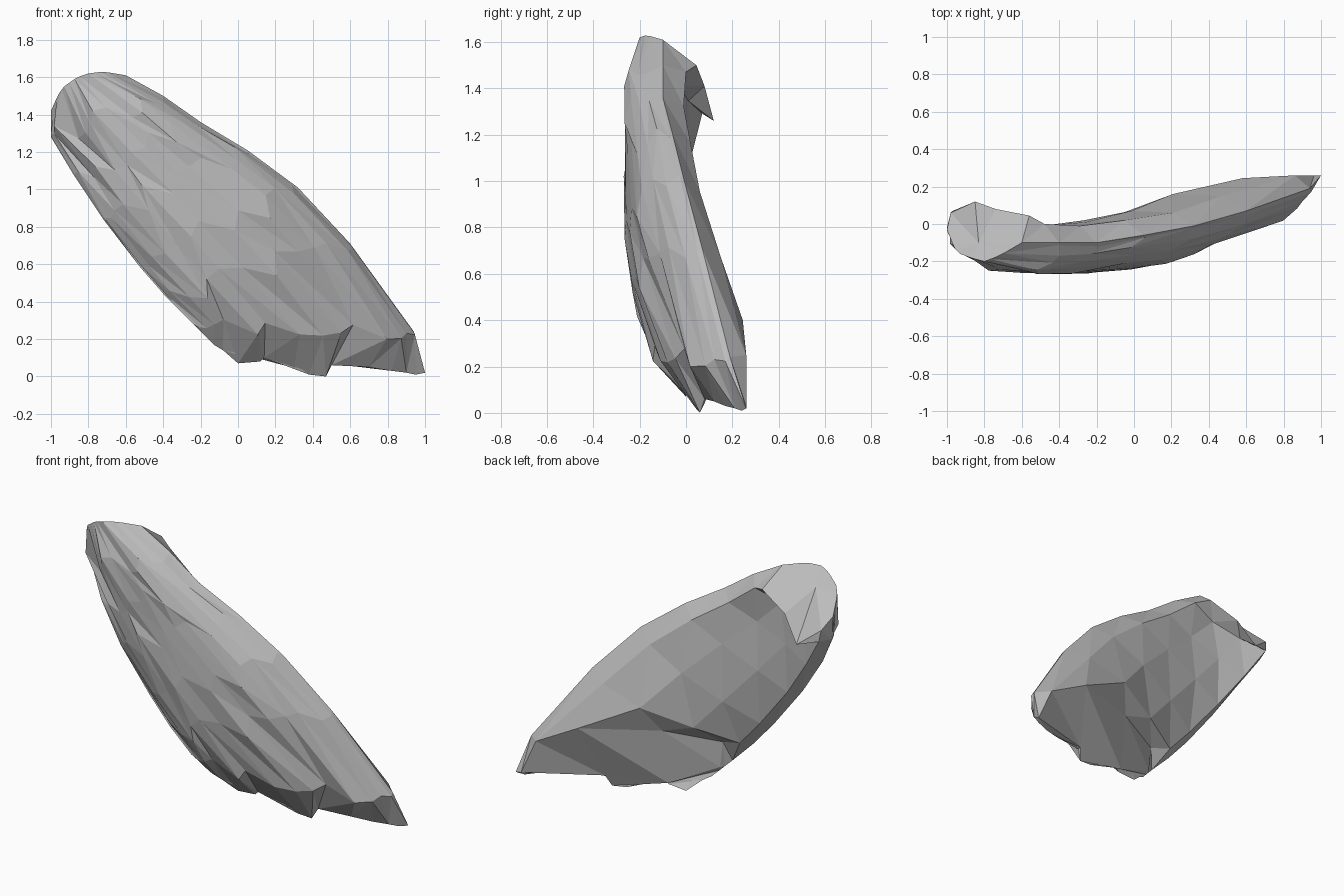
import bpy, bmesh, math, random
from mathutils import Vector

if "Cube" in bpy.data.objects:
    bpy.data.objects.remove(bpy.data.objects["Cube"])

random.seed(4)
N = 15  # steps across the front face
BACK_U = (.87, .6, .3, .05)  # places across the back face

# Striking platform edge: left edge, over the front, right edge, then the back
cap_front = [(-1, -.03, 1.42), (-.96, -.13, 1.51), (-.93, -.16, 1.55), (-.86, -.185, 1.60),
             (-.8, -.2, 1.62), (-.72, -.17, 1.63), (-.6, -.1, 1.61)]
cap_back = [(-.56, .045, 1.5), (-.74, .08, 1.41), (-.85, .12, 1.26), (-.98, .06, 1.36)]

# Cross sections: left x, z, right x, z, depth of left edge, front middle,
# right edge, then four depths across the back from right to left
stations = [
    (-1.0, 1.28, -.40, 1.50, -.02, -.25, -.10, .0, -.03, .01, .07),
    (-.88, 1.08, -.20, 1.36, -.10, -.265, -.10, -.01, -.03, -.02, .02),
    (-.72, .84, .05, 1.21, -.13, -.265, -.06, .02, .01, -.01, -.03),
    (-.52, .58, .32, 1.01, -.13, -.25, -.01, .06, .07, .02, -.05),
    (-.38, .42, .60, .71, -.13, -.215, .07, .15, .16, .05, -.06),
    (-.24, .28, .94, .24, -.12, -.10, .19, .26, .25, .06, -.08),
]
break_edge = [(.86, .26, .25), (.58, .245, .40), (.12, .065, .44), (-.2, -.08, .40)]

# Jagged broken edge along the bottom
jagged = [(-.2, -.1, .24), (-.17, -.09, .21), (-.13, -.07, .17), (-.08, -.05, .14),
          (0, 0, .07), (.12, 0, .08), (.14, 0, .1), (.3, .04, .05), (.38, .05, .01),
          (.47, .06, .0), (.5, .08, .06), (.7, .12, .05), (.82, .17, .03), (.9, .21, .02),
          (.95, .24, .01), (1, .26, .02)]


def along(points, t):
    """Point at fraction t of a polyline."""
    f = t * (len(points) - 1)
    i = min(int(f), len(points) - 2)
    return Vector(points[i]).lerp(Vector(points[i + 1]), f - i)


def section(s):
    lx, lz, rx, rz, yl, yf, yr = s[:7]
    ring = []
    for i in range(N + 1):  # convex front with steep rims
        u = .5 - .5 * math.cos(math.pi * i / N)
        edge = yl + (yr - yl) * u
        bulge = 1 - abs(2 * u - 1) ** (5 if u > .5 else 2.5)
        y = edge + (yf - (yl + yr) / 2) * bulge
        p = Vector((lx + (rx - lx) * u, y, lz + (rz - lz) * u))
        if 0 < i < N:  # chipped facets
            a = random.uniform(-.07, .07) * math.sin(math.pi * i / N) ** .7
            p += Vector((a, random.uniform(-.006, .012), -a * .9))
        p.x = max(p.x, -1)
        ring.append(p)
    if s is stations[-1]:
        return ring + [Vector(p) for p in break_edge]
    for u, y in zip(BACK_U, s[7:]):
        ring.append(Vector((lx + (rx - lx) * u, y, lz + (rz - lz) * u)))
    return ring


rings = [[along(cap_front, i / N) for i in range(N + 1)] + [Vector(p) for p in cap_back]]
rings += [section(s) for s in stations]
inner = [along(jagged, t) + Vector((0, .015, .015)) for t in (.95, .66, .33, .04)]
rings.append([Vector(p) for p in jagged] + inner)

# Skin the sections into one closed flake
bm = bmesh.new()
loops = [[bm.verts.new(p) for p in r] for r in rings]
M = len(loops[0])
for a, b in zip(loops, loops[1:]):
    for i in range(M):
        j = (i + 1) % M
        quad = (a[i], a[j], b[j], b[i])
        k = random.randint(0, 1) if i < N else 0
        bm.faces.new((quad[k], quad[k + 1], quad[k + 2]))
        bm.faces.new((quad[k], quad[k + 2], quad[(k + 3) % 4]))
# Smooth platform on top and the closed bottom edge
hub = bm.verts.new(sum((v.co for v in loops[0]), Vector()) / M)
for i in range(M):
    bm.faces.new((loops[0][i], hub, loops[0][(i + 1) % M]))
bmesh.ops.triangulate(bm, faces=[bm.faces.new(loops[-1])])
bmesh.ops.recalc_face_normals(bm, faces=bm.faces)

mesh = bpy.data.meshes.new("stone_flake")
bm.to_mesh(mesh)
bm.free()
flake = bpy.data.objects.new("stone_flake", mesh)
bpy.context.collection.objects.link(flake)
grey = bpy.data.materials.new("stone grey")
grey.diffuse_color = (.5, .5, .5, 1)
grey.use_nodes = True
grey.node_tree.nodes["Principled BSDF"].inputs["Base Color"].default_value = grey.diffuse_color
mesh.materials.append(grey)
